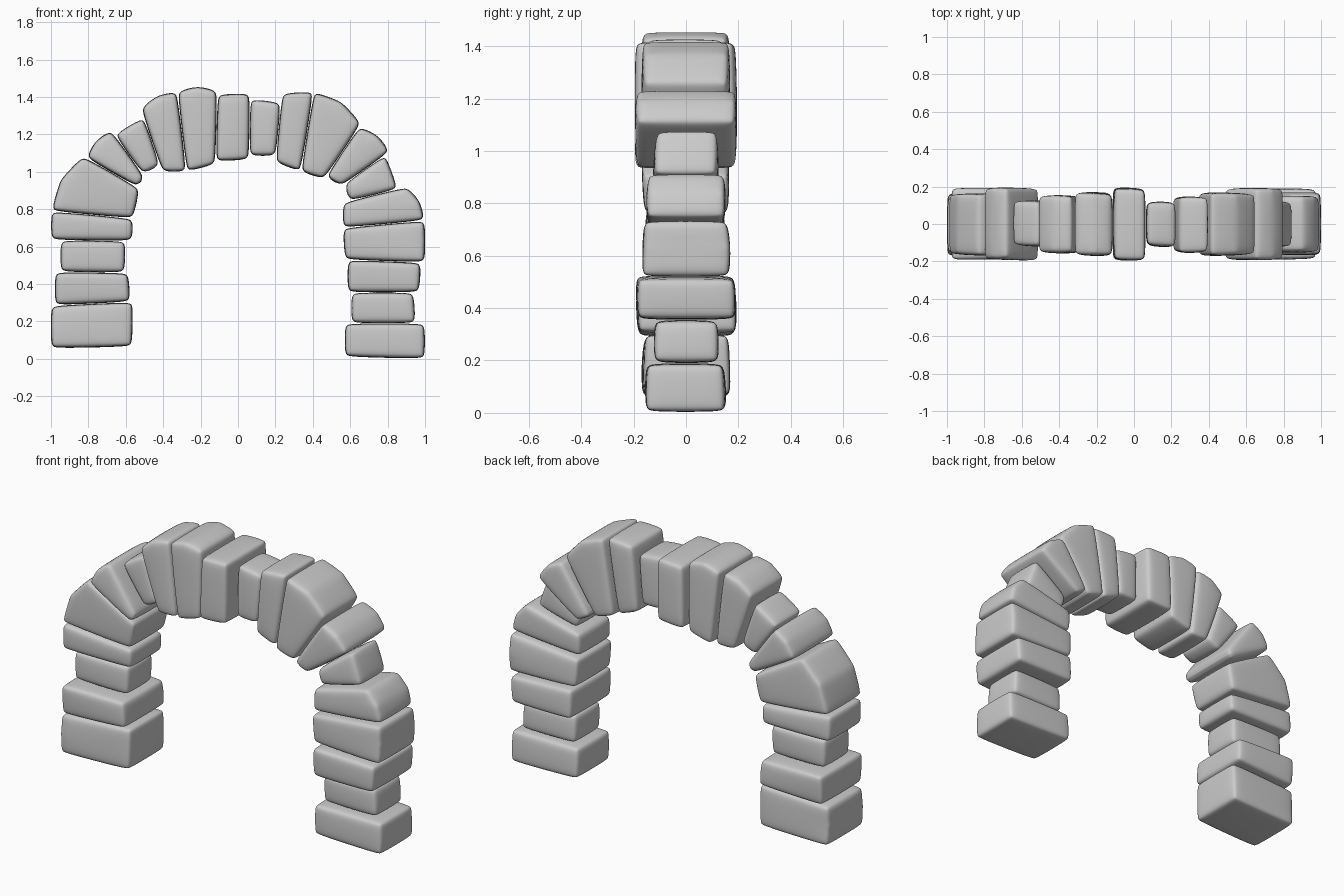
import bpy, bmesh, random
from mathutils import Vector

if "Cube" in bpy.data.objects:
    bpy.data.objects.remove(bpy.data.objects["Cube"])

random.seed(4)

# Joints between stones, right foot to left foot: inner x, z and outer x, z
JOINTS = [
    (.57, .01, 1, 0), (.57, .19, 1, .19), (.57, .355, .99, .355),
    (.57, .53, 1, .515), (.56, .7, 1, .74), (.56, .835, .905, .92),
    (.54, .915, .83, 1.12), (.46, .96, .66, 1.26), (.335, 1, .405, 1.43),
    (.2, 1.05, .235, 1.42), (.06, 1.05, .065, 1.44), (-.12, 1.04, -.11, 1.435),
    (-.275, 1, -.325, 1.43), (-.405, 1, -.52, 1.34), (-.49, .96, -.69, 1.24),
    (-.525, .91, -.83, 1.085), (-.56, .75, -1, .79), (-.565, .63, -1, .635),
    (-.57, .46, -1, .465), (-.56, .305, -1, .285), (-.565, .065, -1, .055),
]
# Four kinds of stone repeat along the arch: half depth, inner and outer setback
KINDS = [(.16, 0, 0), (.13, .035, .05), (.2, .015, .02), (.175, 0, 0)]


def stone_profile(a, b, inset_in, inset_out):
    """Front outline of the stone between two joints, bulging if it is wide."""
    pts = []
    for j in (a, b):
        inner, outer = Vector((j[0], j[1])), Vector((j[2], j[3]))
        d = (outer - inner).normalized()
        pts.append((inner + d * inset_in, outer - d * inset_out))
    (i0, o0), (i1, o1) = pts
    outline = [i0, o0, o1, i1]
    span = o1 - o0
    if span.length > .2:
        outline.insert(2, (o0 + o1) / 2 + Vector((span.y, -span.x)) * .12)
    for p in outline:
        p.x = max(-1, min(1, p.x))
    return outline


def build_stone(name, outline, half):
    """Extrude the outline with slightly uneven faces and worn edges."""
    bm = bmesh.new()
    front, back = [
        [bm.verts.new((p.x, s * (half - random.uniform(0, .014)), p.y)) for p in outline]
        for s in (-1, 1)]
    bm.faces.new(front)
    bm.faces.new(back[::-1])
    for i in range(len(outline)):
        bm.faces.new((front[i], front[i - 1], back[i - 1], back[i]))
    bmesh.ops.recalc_face_normals(bm, faces=bm.faces)
    mesh = bpy.data.meshes.new(name)
    bm.to_mesh(mesh)
    bm.free()
    for poly in mesh.polygons:
        poly.use_smooth = True
    ob = bpy.data.objects.new(name, mesh)
    bpy.context.collection.objects.link(ob)
    bevel = ob.modifiers.new("worn_edges", 'BEVEL')
    bevel.width, bevel.segments, bevel.limit_method = .034, 2, 'NONE'
    rounding = ob.modifiers.new("rounding", 'SUBSURF')
    rounding.levels = rounding.render_levels = 2


# Arch stones
for i in range(len(JOINTS) - 1):
    half, inset_in, inset_out = KINDS[i % 4]
    outline = stone_profile(JOINTS[i], JOINTS[i + 1], inset_in, inset_out)
    build_stone(f"arch_stone_{i + 1}", outline, half)
